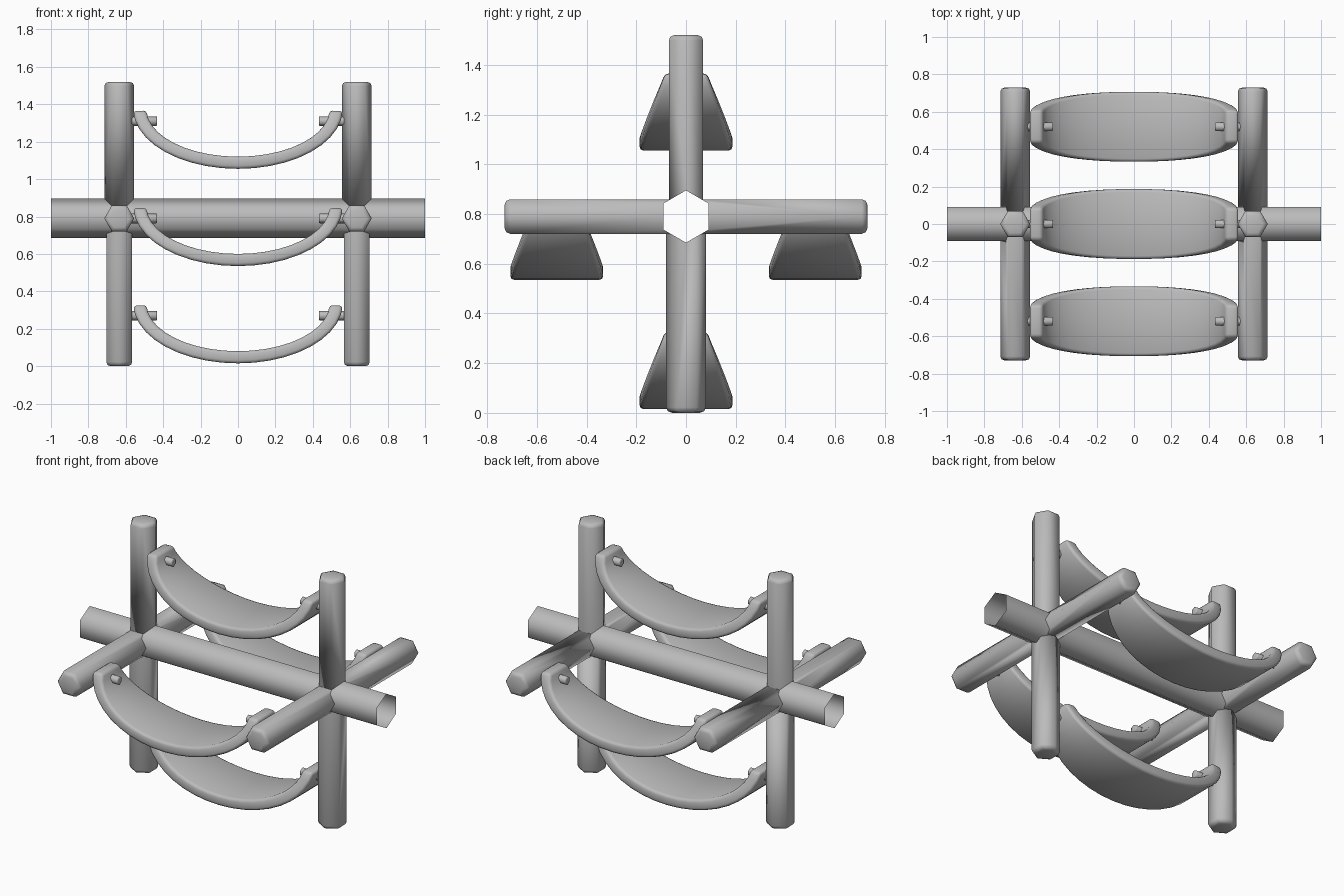
import bpy, bmesh, math
from mathutils import Matrix, Vector

if "Cube" in bpy.data.objects:
    bpy.data.objects.remove(bpy.data.objects["Cube"])

HUB_Z = 0.79      # height of the axle
ORBIT = 0.52      # distance from axle to each seat pivot
ARM_X = 0.635     # side position of the arms

grey = bpy.data.materials.new("grey")
grey.diffuse_color = (0.5, 0.5, 0.5, 1)
grey.use_nodes = True
grey.node_tree.nodes["Principled BSDF"].inputs["Base Color"].default_value = grey.diffuse_color


def finish(name, bm, angle=65):
    bmesh.ops.recalc_face_normals(bm, faces=bm.faces)
    me = bpy.data.meshes.new(name)
    bm.to_mesh(me)
    bm.free()
    me.materials.append(grey)
    ob = bpy.data.objects.new(name, me)
    bpy.context.collection.objects.link(ob)
    bpy.ops.object.select_all(action='DESELECT')
    ob.select_set(True)
    bpy.context.view_layer.objects.active = ob
    bpy.ops.object.shade_smooth_by_angle(angle=math.radians(angle))
    return ob


def prism(sides, radius, length, caps=True, turn=0.0):
    """Upright prism from z = 0 to length, first corner on +x."""
    bm = bmesh.new()
    rings = []
    for z in (0, length):
        rings.append([bm.verts.new((radius * math.cos(turn + math.tau * i / sides),
                                    radius * math.sin(turn + math.tau * i / sides), z))
                      for i in range(sides)])
    for i in range(sides):
        j = (i + 1) % sides
        bm.faces.new((rings[0][i], rings[0][j], rings[1][j], rings[1][i]))
    if caps:
        bm.faces.new(rings[0][::-1])
        bm.faces.new(rings[1])
    return bm


def bevel_far_end(bm, length, width):
    edges = [e for e in bm.edges if all(abs(v.co.z - length) < 1e-5 for v in e.verts)]
    bmesh.ops.bevel(bm, geom=edges, offset=width, segments=2, profile=0.5, affect='EDGES')


def axle_mesh(half, caps):
    # hexagonal, one corner pointing up
    bm = prism(6, 0.105, 2 * half, caps)
    bm.transform(Matrix.Translation((-half, 0, HUB_Z)) @ Matrix.Rotation(math.pi / 2, 4, 'Y'))
    return bm


# open-ended axle tube, and a solid copy that trims the arms
finish("axle", axle_mesh(1.0, False))
cutter = finish("axle_cutter", axle_mesh(1.1, True))
cutter.hide_render = True
cutter.hide_viewport = True

# arms radiating from the axle on both sides: name, rotation about x, length, hexagon turn
ARMS = [("upper", 0, 0.73, 0), ("front", math.pi / 2, 0.73, 0),
        ("lower", math.pi, 0.79, math.pi / 6), ("rear", -math.pi / 2, 0.73, 0)]
for side, label in ((-1, "left"), (1, "right")):
    for name, rot, length, turn in ARMS:
        bm = prism(6, 0.08, length, True, turn)
        bevel_far_end(bm, length, 0.022)
        bm.transform(Matrix.Translation((side * ARM_X, 0, HUB_Z)) @ Matrix.Rotation(rot, 4, 'X'))
        arm = finish(f"{name}_arm_{label}", bm)
        mod = arm.modifiers.new("trim", 'BOOLEAN')
        mod.operation = 'DIFFERENCE'
        mod.solver = 'EXACT'
        mod.object = cutter


def hanging_seat(name, pivot):
    """Curved sling, widest at the bottom, narrowing to its raised ends."""
    bm = bmesh.new()
    steps, rows = 20, []
    for i in range(steps + 1):
        t = math.radians(-88 + 176 * i / steps)
        s, c = math.sin(t), math.cos(t)
        w = 0.187 - 0.107 * (1 - c) ** 1.1
        row = []
        for a, b, y in ((0.56, 0.32, -w), (0.56, 0.32, w), (0.49, 0.255, w), (0.49, 0.255, -w)):
            row.append(bm.verts.new(pivot + Vector((a * s, y, 0.065 - b * c))))
        rows.append(row)
    for r0, r1 in zip(rows, rows[1:]):
        for k in range(4):
            m = (k + 1) % 4
            bm.faces.new((r0[k], r0[m], r1[m], r1[k]))
    bm.faces.new(rows[0])
    bm.faces.new(rows[-1])
    bmesh.ops.recalc_face_normals(bm, faces=bm.faces)
    edges = [e for e in bm.edges if e.calc_face_angle() > math.radians(50)]
    bmesh.ops.bevel(bm, geom=edges, offset=0.016, segments=2, profile=0.5, affect='EDGES')
    finish(name, bm, 50)


# seats with pivot pins joining them to the arms
for name, dy, dz in (("upper", 0, 1), ("front", -1, 0), ("lower", 0, -1), ("rear", 1, 0)):
    pivot = Vector((0, dy * ORBIT, HUB_Z + dz * ORBIT))
    hanging_seat(f"{name}_seat", pivot)
    for side, label in ((-1, "left"), (1, "right")):
        bm = prism(6, 0.026, 0.14)
        bevel_far_end(bm, 0.14, 0.006)
        bm.transform(Matrix.Translation(pivot + Vector((side * 0.572, 0, 0)))
                     @ Matrix.Rotation(-side * math.pi / 2, 4, 'Y'))
        finish(f"{name}_pin_{label}", bm)
